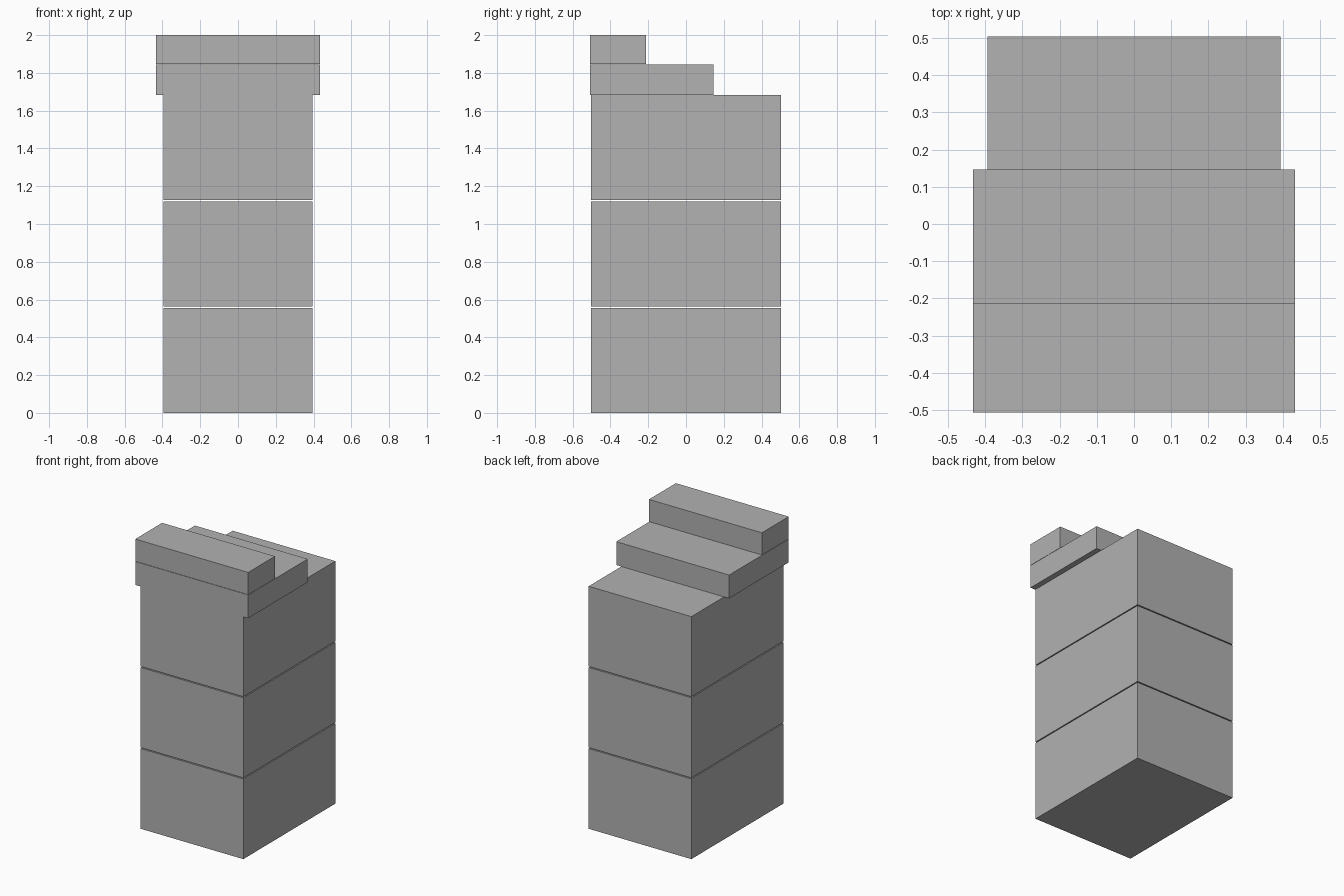
import bpy

default = bpy.data.objects.get("Cube")
if default:
    bpy.data.objects.remove(default, do_unlink=True)

grey = bpy.data.materials.new("plain_grey")
grey.use_nodes = True
colour = (0.445, 0.445, 0.445, 1)
grey.diffuse_color = colour
grey.node_tree.nodes["Principled BSDF"].inputs["Base Color"].default_value = colour


def block(name, half_width, y0, y1, z0, z1):
    bpy.ops.mesh.primitive_cube_add(size=1, location=(0, (y0 + y1) / 2, (z0 + z1) / 2))
    ob = bpy.context.object
    ob.name = name
    ob.scale = (2 * half_width, y1 - y0, z1 - z0)
    bpy.ops.object.transform_apply(location=False, rotation=False, scale=True)
    ob.data.materials.append(grey)


# Three equal stacked blocks with thin gaps
height, pitch = 0.556, 0.563
for i, level in enumerate(("lower", "middle", "upper")):
    block(level + "_block", 0.394, -0.504, 0.504, i * pitch, i * pitch + height)

# Two wider steps on top, flush with the front
block("lower_step", 0.433, -0.507, 0.146, 1.682, 1.844)
block("upper_step", 0.433, -0.507, -0.213, 1.846, 2.0)
